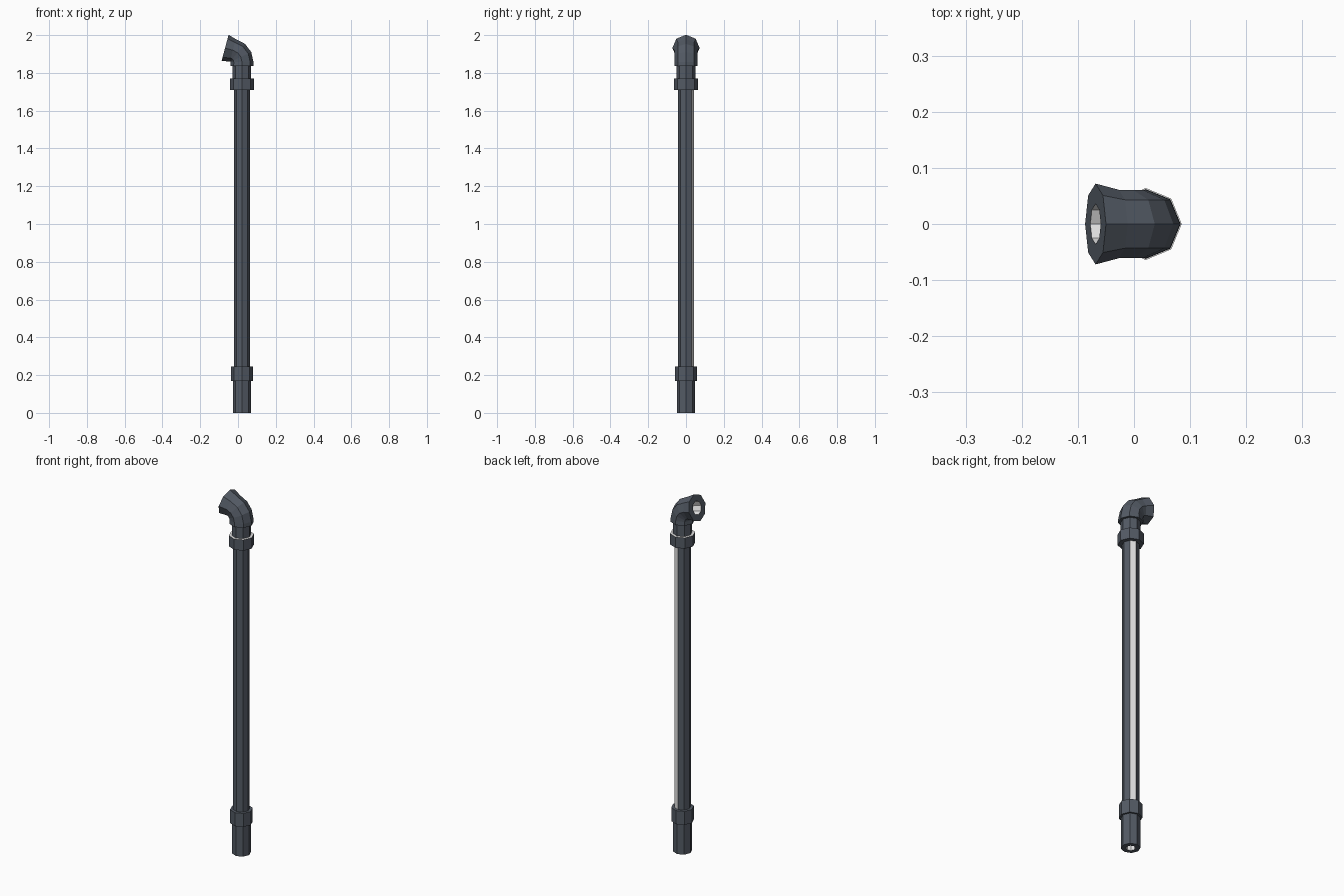
import bpy, bmesh, math

if "Cube" in bpy.data.objects:
    bpy.data.objects.remove(bpy.data.objects["Cube"])

CX = 0.021   # pipe axis


def material(name, col):
    m = bpy.data.materials.new(name)
    m.diffuse_color = (*col, 1)
    m.use_nodes = True
    m.node_tree.nodes["Principled BSDF"].inputs["Base Color"].default_value = m.diffuse_color
    return m


SLATE = material("slate_grey", (0.088, 0.104, 0.130))
LIGHT = material("pale_grey", (0.80, 0.80, 0.80))


def loft(name, sections, light=lambda seg, side: False, sides=8):
    """Octagonal skin through sections (x, z, tilt in degrees, radius), capped.
    light(seg, side) picks pale faces; the caps are seg 'first' and 'last'."""
    bm = bmesh.new()
    rings = []
    for x, z, tilt, r in sections:
        t = math.radians(tilt)
        ring = []
        for i in range(sides):
            a = 2 * math.pi * i / sides
            u = r * math.cos(a)
            ring.append(bm.verts.new((x + u * math.cos(t), r * math.sin(a), z + u * math.sin(t))))
        rings.append(ring)
    for k in range(len(rings) - 1):
        lo, hi = rings[k], rings[k + 1]
        for i in range(sides):
            j = (i + 1) % sides
            f = bm.faces.new((lo[i], lo[j], hi[j], hi[i]))
            f.material_index = int(light(k, i))
    for tag, ring in (("first", rings[0][::-1]), ("last", rings[-1])):
        bm.faces.new(ring).material_index = int(light(tag, 0))
    bmesh.ops.recalc_face_normals(bm, faces=bm.faces)
    me = bpy.data.meshes.new(name)
    bm.to_mesh(me)
    bm.free()
    me.materials.append(SLATE)
    me.materials.append(LIGHT)
    ob = bpy.data.objects.new(name, me)
    bpy.context.collection.objects.link(ob)
    return ob


def upright(profile):
    return [(CX, z, 0, r) for z, r in profile]


# Lower socket with its bore and collar
loft("lower_socket",
     upright([(0.12, 0.024), (0, 0.024), (0, 0.048), (0.17, 0.048), (0.17, 0.058), (0.245, 0.058)]),
     lambda seg, side: seg in ("first", 0))

# Long pipe with one pale face at the back
loft("long_pipe", upright([(0.20, 0.042), (1.74, 0.042)]),
     lambda seg, side: seg == 0 and side == 1)

# Upper collar with pale top, and the neck
loft("upper_collar", upright([(1.71, 0.064), (1.77, 0.064)]),
     lambda seg, side: seg == "last")
loft("neck", upright([(1.75, 0.049), (1.845, 0.049)]))

# Elbow: lip, bend, flared mouth, then back down the bore
R, BZ, BEND = 0.065, 1.857, 75
bx = CX - R


def bend(t, r):
    a = math.radians(t)
    return (bx + R * math.cos(a), BZ + R * math.sin(a), t, r)


mx, mz = -0.0685, 1.932
outer = [(CX, 1.836, 0, 0.062)] + [bend(t, 0.061) for t in (0, 25, 50, BEND)]
mouth = [(mx, mz, BEND, 0.072), (mx, mz, BEND, 0.036)]
bore = [bend(t, 0.034) for t in (BEND, 50, 25)]
n = len(outer) + 1
loft("elbow", outer + mouth + bore,
     lambda seg, side: seg == "last" or (seg != "first" and seg >= n))
